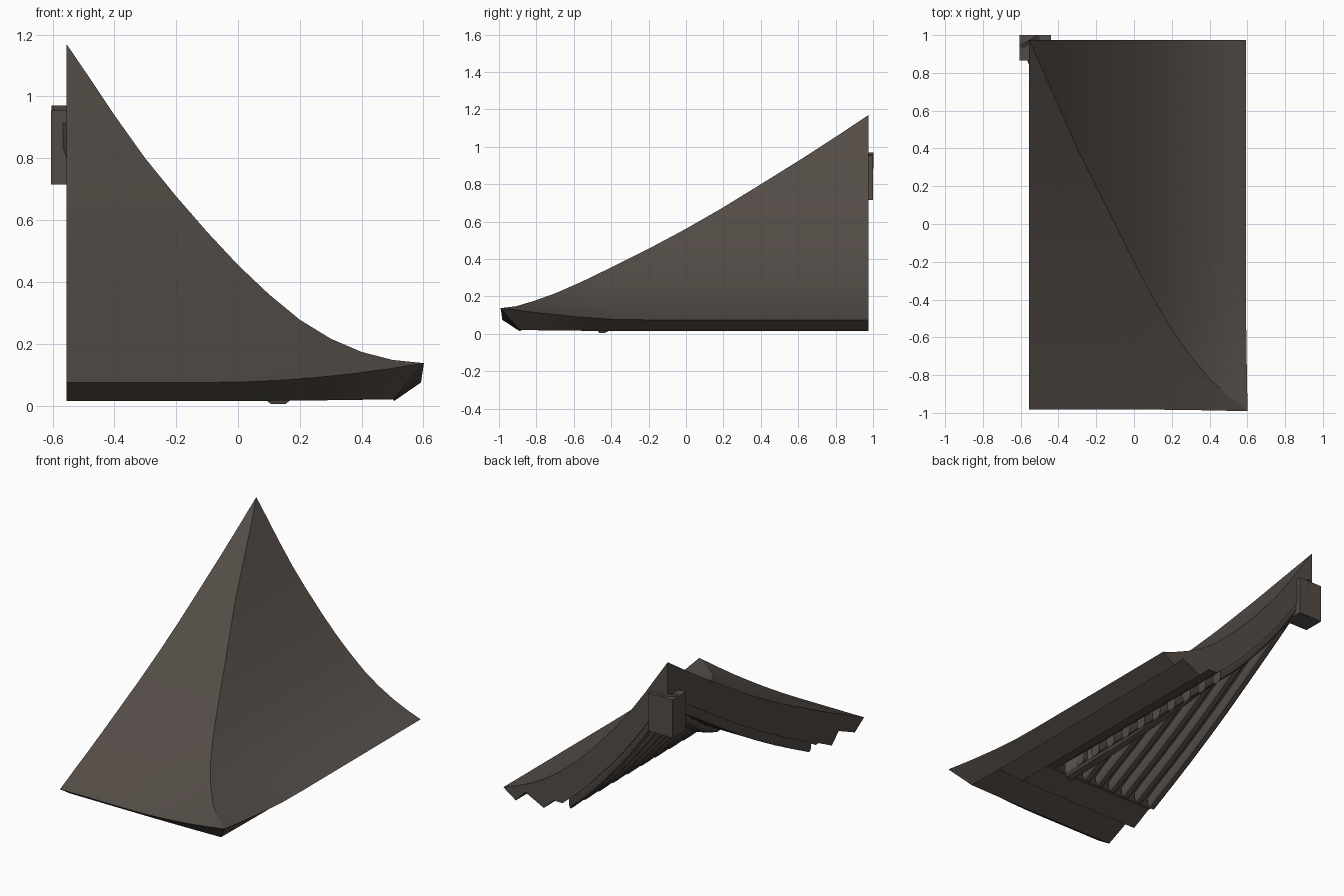
import bpy, bmesh, math
from mathutils import Vector

if "Cube" in bpy.data.objects:
    bpy.data.objects.remove(bpy.data.objects["Cube"])

LEFT, BACK = -0.555, 0.975      # cut planes of the roof quarter
wood = bpy.data.materials.new("dark brown wood")
wood.diffuse_color = (0.088, 0.073, 0.063, 1)
wood.use_nodes = True
wood.node_tree.nodes["Principled BSDF"].inputs["Base Color"].default_value = wood.diffuse_color

# hip line: x, y, z from the apex to the eave corner
HIP = [(-.555, .975, 1.17), (-.48, .81, 1.06), (-.4, .625, .94), (-.3, .40, .80),
       (-.2, .20, .677), (-.1, 0, .562), (0, -.2, .455), (.1, -.39, .36),
       (.2, -.56, .275), (.3, -.70, .207), (.4, -.82, .152), (.5, -.91, .108),
       (.592, -.982, .075)]
# stepped eave boards, then the soffit
STEPS = [(.505, -.89, .015), (.44, -.73, .085), (.31, -.66, .02),
         (.24, -.53, .085), (.18, -.50, .085)]
SOFFIT = [(x, y, z - .21) for x, y, z in reversed(HIP[:8])]


def clamp(v):
    return max(0.0, min(1.0, v))


def lift(x, y):
    """Upturn of the eave towards the corner."""
    return .065 * clamp((x + .1) / .7) ** 2 * clamp((-.3 - y) / .69) ** 1.5


def at(axis, v):
    """Point of the hip line at a given x (axis 0) or y (axis 1)."""
    for a, b in zip(HIP, HIP[1:]):
        lo, hi = sorted((a[axis], b[axis]))
        if lo - 1e-6 <= v <= hi + 1e-6:
            return Vector(a).lerp(Vector(b), (v - a[axis]) / (b[axis] - a[axis]))
    return Vector(HIP[-1])


def finish(bm, name, angle=30):
    bmesh.ops.remove_doubles(bm, verts=bm.verts, dist=1e-5)
    bmesh.ops.recalc_face_normals(bm, faces=bm.faces)
    me = bpy.data.meshes.new(name)
    bm.to_mesh(me)
    bm.free()
    me.materials.append(wood)
    ob = bpy.data.objects.new(name, me)
    bpy.context.collection.objects.link(ob)
    bpy.ops.object.select_all(action='DESELECT')
    ob.select_set(True)
    bpy.context.view_layer.objects.active = ob
    bpy.ops.object.shade_smooth_by_angle(angle=math.radians(angle))
    return ob


def bridge(bm, rings, close):
    """Quads between neighbouring rows of vertices."""
    for a, b in zip(rings, rings[1:]):
        n = len(a)
        for i in range(n if close else n - 1):
            j = (i + 1) % n
            bm.faces.new((a[i], a[j], b[j], b[i]))


# roof shell: section mitred along the hip, running to both cut planes
def build_shell():
    bm = bmesh.new()
    section = HIP + STEPS + SOFFIT
    n = 10
    rows = []
    for k, (x, y, z) in enumerate(section):
        f = 1 if k < len(HIP) else .15
        line = [(LEFT + (x - LEFT) * i / n, y) for i in range(n + 1)]
        line += [(x, y + (BACK - y) * i / n) for i in range(1, n + 1)]
        row = []
        for px, py in line:
            u = lift(px, py)
            s = .15 * u if k == len(HIP) - 1 else 0   # corner flares outwards
            row.append(bm.verts.new((px + s, py - s, z + f * u)))
        rows.append(row)
    bridge(bm, rows, False)
    bm.faces.new([r[0] for r in rows])
    bm.faces.new([r[-1] for r in rows])
    bmesh.ops.remove_doubles(bm, verts=bm.verts, dist=1e-5)
    bmesh.ops.dissolve_degenerate(bm, edges=bm.edges, dist=1e-5)
    finish(bm, "roof_shell", 25)


# timber with rounded lower edges swept along a path of top points
def timber(name, path, side, w, h):
    bm = bmesh.new()
    prof = [(-1, 0), (-1, -.65), (-.8, -.9), (-.5, -1), (.5, -1), (.8, -.9), (1, -.65), (1, 0)]
    rings = [[bm.verts.new(Vector(p) + side * (a * w / 2) + Vector((0, 0, b * h)))
              for a, b in prof] for p in path]
    bridge(bm, rings, True)
    bm.faces.new(rings[0])
    bm.faces.new(rings[-1])
    finish(bm, name)


build_shell()

# rafters under the front slope, running along y
for i in range(7):
    x = -.52 + i * .1
    top = at(0, x).y
    if top < -.4:
        continue
    path = []
    for k in range(9):
        y = -.46 + (top + .46) * k / 8
        path.append((x, y, at(1, y).z - .19))
    timber(f"front_rafter_{i}", path, Vector((1, 0, 0)), .06, .085)

# rafters under the right slope, running along x
for i in range(10):
    y = -.33 + i * .14
    top = at(1, y).x
    path = []
    for k in range(9):
        x = .14 + (top - .14) * k / 8
        path.append((x, y, at(0, x).z - .19))
    timber(f"side_rafter_{i}", path, Vector((0, 1, 0)), .07, .085)

# hip beam below the hip line, from the apex block to the inner eave
beam = [(x, y, z - .2) for x, y, z in HIP[:8]] + [(.13, -.45, .13)]
timber("hip_beam", beam, Vector((.87, .49, 0)), .11, .125)

# square block at the apex end of the hip beam
bm = bmesh.new()
bmesh.ops.create_cube(bm, size=1)
for v in bm.verts:
    v.co = (-.523 + v.co.x * .165, .933 + v.co.y * .135, .835 + v.co.z * .24)
finish(bm, "apex_block")
